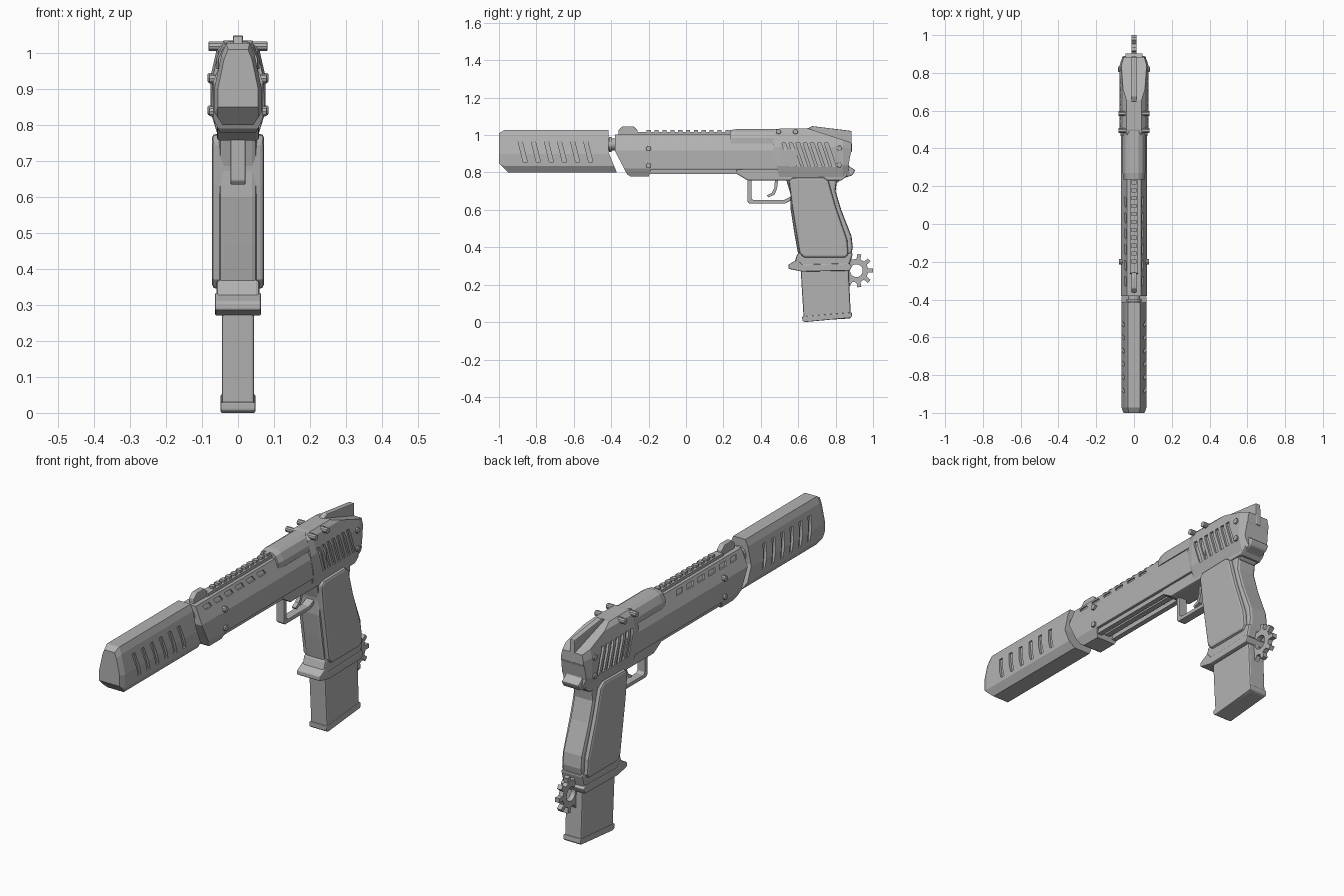
import bpy, bmesh, math
from mathutils import Vector

steel = bpy.data.materials.new("plain_grey")
steel.diffuse_color = (0.45, 0.45, 0.45, 1)


def finish(name, bm):
    bmesh.ops.recalc_face_normals(bm, faces=bm.faces)
    me = bpy.data.meshes.new(name)
    bm.to_mesh(me)
    bm.free()
    ob = bpy.data.objects.new(name, me)
    bpy.context.collection.objects.link(ob)
    return ob


def apply(ob, mod):
    bpy.context.view_layer.objects.active = ob
    bpy.ops.object.modifier_apply(modifier=mod.name)


def bridge(bm, rings, capped=True):
    """Join vertex loops given as coordinate lists."""
    loops = [[bm.verts.new(p) for p in r] for r in rings]
    n = len(loops[0])
    for a, b in zip(loops, loops[1:]):
        for i in range(n):
            j = (i + 1) % n
            bm.faces.new((a[i], a[j], b[j], b[i]))
    if capped:
        bm.faces.new(loops[0])
        bm.faces.new(loops[-1])


def prism(name, profile, half, bevel=0.0, x0=None):
    """Side profile (y, z) extruded across x."""
    bm = bmesh.new()
    lo = -half if x0 is None else x0
    bridge(bm, [[(x, y, z) for y, z in profile] for x in (lo, half)])
    ob = finish(name, bm)
    if bevel:
        m = ob.modifiers.new("bevel", 'BEVEL')
        m.width, m.segments = bevel, 2
        m.limit_method, m.angle_limit = 'ANGLE', math.radians(40)
        apply(ob, m)
    return ob


def loft(name, right_half, rings, zc):
    """Mirrored cross-section (x, z) swept along y; rings are (y, scale)."""
    sec = right_half + [(-x, z) for x, z in reversed(right_half)]
    bm = bmesh.new()
    bridge(bm, [[(x * s, y, zc + (z - zc) * s) for x, z in sec] for y, s in rings])
    return finish(name, bm)


def boolean(ob, other, op):
    m = ob.modifiers.new("bool", 'BOOLEAN')
    m.operation, m.object, m.solver = op, other, 'EXACT'
    apply(ob, m)
    bpy.data.objects.remove(other)


def cut_slots(ob, ys, z0, z1, slant, w, x_low, x_high):
    """Slanted grooves on both sides; slant moves the bottom backwards."""
    bm = bmesh.new()
    for y in ys:
        for s in (-1, 1):
            quad = [(y + slant, z0, x_low), (y + slant + w, z0, x_low),
                    (y + w, z1, x_high), (y, z1, x_high)]
            bridge(bm, [[(s * x, a, b) for a, b, x in quad],
                        [(s * 0.12, a, b) for a, b, x in quad]])
    boolean(ob, finish("slot_cutter", bm), 'DIFFERENCE')


# Suppressor with slanted rear end and grooves
sup = loft("suppressor", [(0.033, 1.027), (0.046, 0.995), (0.066, 0.90), (0.066, 0.835), (0.043, 0.80)],
           [(-1.0, 0.84), (-0.972, 1), (-0.3, 1)], 0.915)
boolean(sup, prism("trim", [(-1.01, 1.1), (-0.415, 1.1), (-0.415, 0.91), (-0.362, 0.78),
                            (-0.93, 0.78), (-1.01, 0.86)], 0.2), 'INTERSECT')
cut_slots(sup, [-0.898 + 0.07 * i for i in range(6)], 0.855, 0.968, 0.028, 0.022, 0.057, 0.044)

# Barrel neck
for name, r, y0, y1 in (("barrel_neck", 0.032, -0.45, -0.34), ("neck_ring", 0.04, -0.412, -0.398)):
    bm = bmesh.new()
    bridge(bm, [[(r * math.cos(t * math.pi / 8), y, 0.95 + r * math.sin(t * math.pi / 8))
                 for t in range(16)] for y in (y0, y1)])
    finish(name, bm)

# Slide, with front lump, angled nose and upper vents
slide = loft("slide", [(0.036, 1.002), (0.07, 0.918), (0.07, 0.82), (0.05, 0.778)],
             [(-0.5, 1), (0.6, 1)], 0.9)
boolean(slide, prism("trim", [(-0.38, 1.1), (-0.38, 0.915), (-0.315, 0.79), (-0.295, 0.777), (-0.2, 0.777),
                              (-0.185, 0.815), (0.59, 0.815), (0.59, 1.1)], 0.2), 'INTERSECT')
cut_slots(slide, [-0.335 + 0.084 * i for i in range(6)], 0.967, 0.988, 0.012, 0.05, 0.043, 0.034)

# Rails and rod under the slide
for s in (-1, 1):
    a, b = sorted((s * 0.03, s * 0.055))
    prism("under_rail", [(-0.21, 0.793), (0.3, 0.793), (0.3, 0.83), (-0.21, 0.83)], b, 0, a)
prism("under_rod", [(-0.21, 0.80), (0.3, 0.80), (0.3, 0.83), (-0.21, 0.83)], 0.014)

# Top rib, teeth and front sight
prism("top_rib", [(-0.27, 0.99), (0.27, 0.99), (0.27, 1.016), (-0.26, 1.016)], 0.02)
for i in range(11):
    y = -0.21 + 0.042 * i
    prism("rib_tooth", [(y, 1.0), (y + 0.022, 1.0), (y + 0.022, 1.027), (y, 1.027)], 0.012)
prism("front_sight", [(-0.362, 0.99), (-0.362, 1.025), (-0.34, 1.046), (-0.28, 1.046),
                      (-0.258, 1.025), (-0.258, 0.99)], 0.014, 0.004)

# Upper cover ahead of the rear block
loft("upper_cover", [(0.025, 1.032), (0.044, 1.02), (0.06, 0.985), (0.06, 0.955)],
     [(0.235, 0.9), (0.27, 1), (0.5, 1)], 0.97)

# Rear block with grooves and sloping back
block = loft("rear_block", [(0.04, 1.034), (0.058, 1.015), (0.076, 0.935), (0.076, 0.835), (0.056, 0.77)],
             [(0.465, 0.92), (0.5, 1), (0.84, 1), (0.885, 0.8)], 0.9)
boolean(block, prism("trim", [(0.46, 1.1), (0.64, 1.1), (0.65, 1.036), (0.9, 0.955), (0.88, 0.9), (0.868, 0.83),
                              (0.88, 0.76), (0.5, 0.76), (0.46, 0.96)], 0.2), 'INTERSECT')
cut_slots(block, [0.512 + 0.038 * i for i in range(7)], 0.83, 0.957, 0.043, 0.02, 0.067, 0.062)
prism("rear_fin", [(0.64, 1.02), (0.65, 1.036), (0.675, 1.048), (0.885, 1.022), (0.887, 0.91),
                   (0.80, 0.90)], 0.014, 0.004)

# Frame and beavertail
prism("frame", [(0.27, 0.82), (0.27, 0.793), (0.33, 0.757), (0.56, 0.757), (0.83, 0.757),
                (0.86, 0.78), (0.86, 0.83)], 0.058, 0.006)
prism("beavertail", [(0.76, 0.86), (0.76, 0.75), (0.81, 0.745), (0.83, 0.765), (0.89, 0.785), (0.905, 0.812),
                     (0.87, 0.835), (0.86, 0.88)], 0.046, 0.006)

# Bolts pass right through the body
for y, z, half in ((-0.2, 0.928, 0.08), (-0.2, 0.837, 0.08), (0.82, 0.93, 0.084),
                   (0.82, 0.84, 0.084), (0.495, 1.018, 0.082), (0.585, 1.018, 0.082)):
    prism("bolt", [(y + 0.014 * math.cos(t * math.pi / 5), z + 0.014 * math.sin(t * math.pi / 5))
                   for t in range(10)], half, 0.003)

# Trigger guard and trigger
prism("trigger_guard", [(0.328, 0.77), (0.328, 0.645), (0.338, 0.634), (0.53, 0.634), (0.57, 0.655), (0.57, 0.675),
                        (0.525, 0.653), (0.36, 0.653), (0.35, 0.662), (0.35, 0.77)], 0.021, 0.003)
prism("trigger", [(0.475, 0.77), (0.474, 0.72), (0.46, 0.692), (0.432, 0.677), (0.44, 0.667),
                  (0.472, 0.68), (0.486, 0.71), (0.495, 0.77)], 0.01)

# Grip body, side panels and collar
prism("grip_body", [(0.53, 0.78), (0.56, 0.68), (0.56, 0.60), (0.58, 0.47), (0.602, 0.35), (0.60, 0.29),
                    (0.87, 0.29), (0.892, 0.40), (0.885, 0.46), (0.83, 0.60), (0.80, 0.70), (0.81, 0.78)],
      0.053, 0.014)
prism("grip_panels", [(0.55, 0.755), (0.57, 0.772), (0.735, 0.775), (0.762, 0.755), (0.80, 0.62), (0.862, 0.44),
                      (0.868, 0.365), (0.855, 0.345), (0.63, 0.345), (0.607, 0.37), (0.565, 0.63)],
      0.072, 0.011)
prism("grip_lower", [(0.597, 0.37), (0.58, 0.32), (0.58, 0.29), (0.87, 0.29), (0.893, 0.37)], 0.06, 0.01)
prism("grip_collar", [(0.597, 0.335), (0.548, 0.308), (0.548, 0.285), (0.62, 0.27), (0.875, 0.275),
                      (0.888, 0.30), (0.87, 0.315), (0.62, 0.308)], 0.064, 0.005)

# Magazine and its foot
prism("magazine", [(0.61, 0.33), (0.867, 0.33), (0.882, 0.02), (0.63, 0.004)], 0.045, 0.008)
prism("magazine_foot", [(0.621, 0.03), (0.886, 0.052), (0.888, 0.03), (0.88, 0.023), (0.634, 0.0),
                        (0.622, 0.008)], 0.048, 0.004)

# Toothed ring behind the grip
bm = bmesh.new()
teeth, cy, cz = 9, 0.91, 0.275
outer, inner = [], []
for k in range(teeth):
    for off, r in ((-0.5, 0.062), (-0.24, 0.064), (-0.17, 0.09), (0.17, 0.09), (0.24, 0.064)):
        a = (k + off) * 2 * math.pi / teeth
        outer.append((cy + r * math.cos(a), cz + r * math.sin(a)))
        inner.append((cy + 0.034 * math.cos(a), cz + 0.034 * math.sin(a)))
rings = [[(x, y, z) for y, z in loop] for x, loop in
         ((-0.012, inner), (-0.012, outer), (0.012, outer), (0.012, inner), (-0.012, inner))]
bridge(bm, rings, capped=False)
bmesh.ops.remove_doubles(bm, verts=bm.verts, dist=1e-5)
gear = finish("toothed_ring", bm)

# Stretch the ring slightly so its rear tooth reaches the end of the model
for v in gear.data.vertices:
    v.co.y += 0.0012

for ob in bpy.data.objects:
    ob.data.materials.clear()
    ob.data.materials.append(steel)
